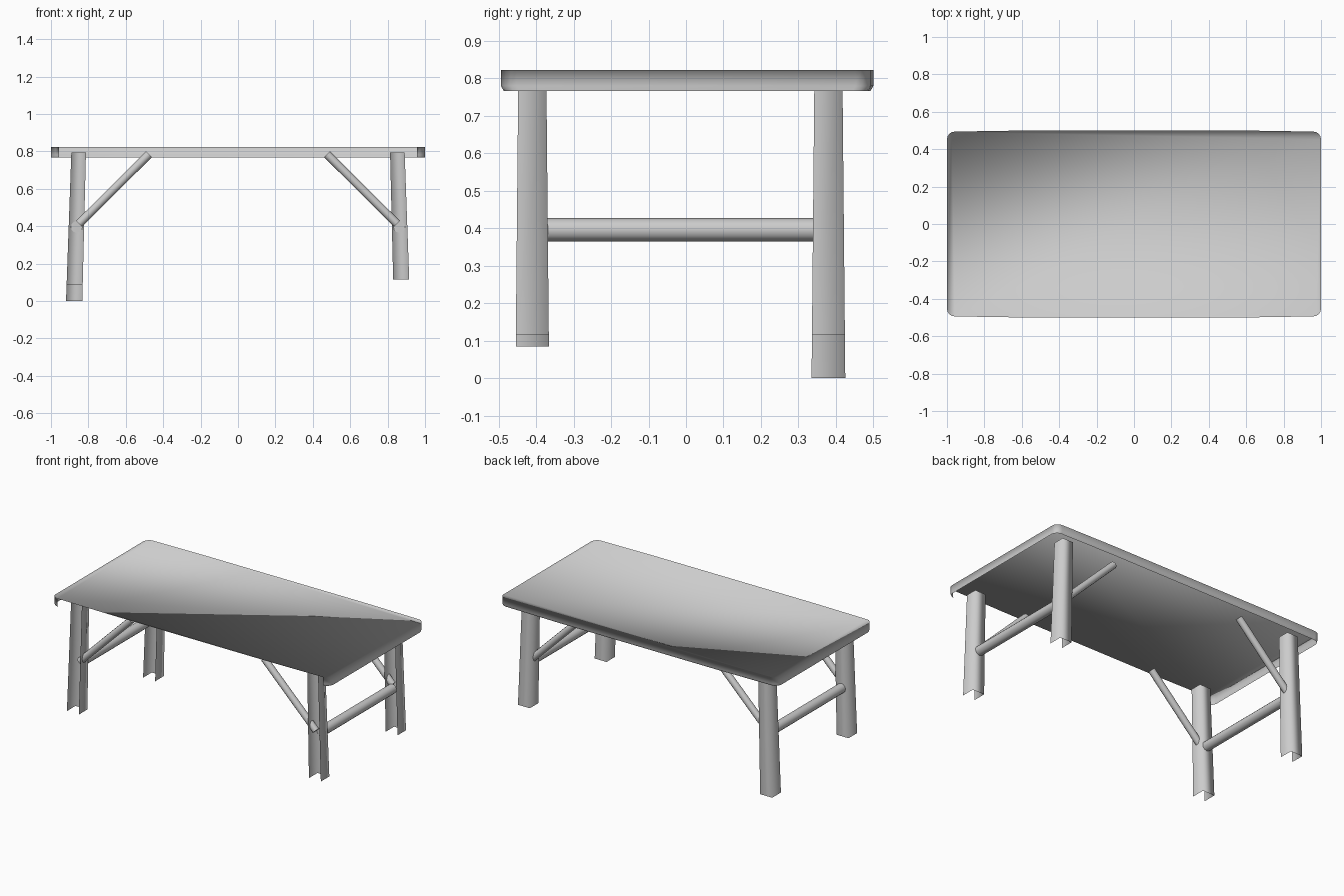
import bpy
import bmesh
import math
from mathutils import Vector

cube = bpy.data.objects.get("Cube")
if cube:
    bpy.data.objects.remove(cube, do_unlink=True)

# One plain grey for the whole table
grey = bpy.data.materials.new("plain grey")
grey.use_nodes = True
colour = (0.6, 0.6, 0.6, 1)
grey.diffuse_color = colour
grey.node_tree.nodes["Principled BSDF"].inputs["Base Color"].default_value = colour


def finish(name, bm, smooth=True):
    mesh = bpy.data.meshes.new(name)
    bm.to_mesh(mesh)
    bm.free()
    mesh.materials.append(grey)
    for face in mesh.polygons:
        face.use_smooth = smooth
    obj = bpy.data.objects.new(name, mesh)
    bpy.context.collection.objects.link(obj)
    return obj


def skin(bm, rings):
    """Join consecutive open rings of vertices with quads."""
    for a, b in zip(rings, rings[1:]):
        for i in range(len(a) - 1):
            bm.faces.new((a[i], b[i], b[i + 1], a[i + 1]))


# Table top: a thin shell, open below and along the front edge
def table_top():
    r = 0.042
    quarter = []
    for i in range(5):
        t = math.radians(90 * i / 4)
        quarter.append((1 - r + r * math.sin(t), 0.494 - r + r * math.cos(t)))
    right = [(x, y) for x, y in quarter]
    right += [(x, -y) for x, y in reversed(quarter)]
    left = [(-x, y) for x, y in reversed(right)]
    # from the front left corner, round the back, to the front right corner
    outline = left + [(-0.58, 0.5), (0.58, 0.5)] + right
    bm = bmesh.new()
    rings = []
    for z, sy in ((0.823, 1), (0.78, 1), (0.767, 0.985)):
        rings.append([bm.verts.new((x, y * sy, z)) for x, y in outline])
    skin(bm, rings)
    front = [bm.verts.new((x, -0.5, 0.823)) for x in (0.58, -0.58)]
    bm.faces.new(list(reversed(rings[0] + front)))
    finish("table_top", bm)


# Leg: tapered three-sided channel, open at the front, top and bottom
def leg(name, side, y, bottom):
    bm = bmesh.new()
    rings = []
    for z in (0.795, bottom):
        t = 1 - z / 0.795
        cx = side * (0.852 + 0.024 * t)
        hx = 0.039 + 0.0045 * t
        hy = 0.0375 + 0.0075 * t
        corners = ((-hx, -hy), (-hx, hy), (hx, hy), (hx, -hy))
        rings.append([bm.verts.new((cx + px, y + py, z)) for px, py in corners])
    skin(bm, rings)
    finish(name, bm)


# Round bar between two points
def bar(name, start, end, radius):
    start, end = Vector(start), Vector(end)
    axis = end - start
    bm = bmesh.new()
    bmesh.ops.create_cone(bm, cap_ends=True, segments=12, radius1=radius,
                          radius2=radius, depth=axis.length)
    turn = axis.to_track_quat("Z", "Y").to_matrix().to_4x4()
    bm.transform(turn)
    bmesh.ops.translate(bm, verts=bm.verts, vec=(start + end) / 2)
    for face in bm.faces:
        face.smooth = len(face.verts) == 4
    obj = finish(name, bm)
    for face in obj.data.polygons:
        face.use_smooth = len(face.vertices) == 4


table_top()
leg_bottoms = {(1, "front"): 0.115, (1, "back"): 0.115,
               (-1, "front"): 0.085, (-1, "back"): 0.0}
for side, side_name in ((1, "left"), (-1, "right")):
    for end, y in (("front", -0.41), ("back", 0.38)):
        leg(f"{end}_{side_name}_leg", side, y, leg_bottoms[side, end])
        # Diagonal brace from the leg up to the top
        bar(f"{end}_{side_name}_brace", (side * 0.85, y, 0.413),
            (side * 0.476, y, 0.784), 0.022)
    # Cross rail joining the two legs at each end
    bar(f"{side_name}_cross_rail", (side * 0.862, -0.375, 0.396),
        (side * 0.862, 0.36, 0.396), 0.031)
